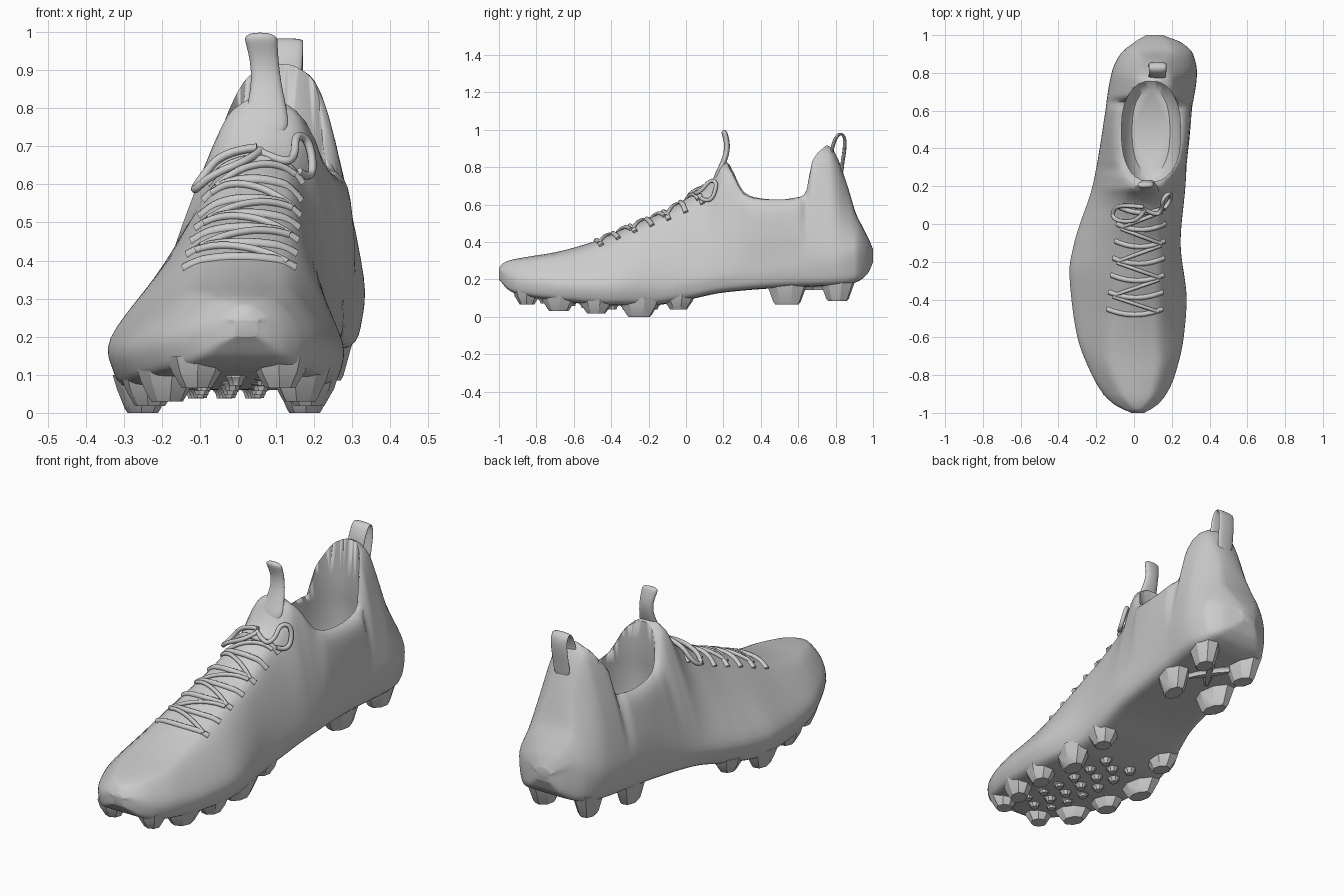
import bpy, bmesh, math
from mathutils import Vector
from mathutils.bvhtree import BVHTree

if "Cube" in bpy.data.objects:
    bpy.data.objects.remove(bpy.data.objects["Cube"])

grey = bpy.data.materials.new("plain_grey")
grey.use_nodes = True
colour = (0.6, 0.6, 0.6, 1)
grey.diffuse_color = colour
grey.node_tree.nodes["Principled BSDF"].inputs["Base Color"].default_value = colour


def curve(points):
    """Smooth interpolation through (position, value) pairs without overshoot."""
    xs, vs = zip(*points)
    slopes = [(vs[i + 1] - vs[i]) / (xs[i + 1] - xs[i]) for i in range(len(xs) - 1)]
    tangents = [slopes[0]]
    for a, b in zip(slopes, slopes[1:]):
        tangents.append(2 * a * b / (a + b) if a * b > 0 else 0)
    tangents.append(slopes[-1])

    def evaluate(x):
        x = min(max(x, xs[0]), xs[-1])
        i = max(k for k in range(len(slopes)) if xs[k] <= x)
        h = xs[i + 1] - xs[i]
        t = (x - xs[i]) / h
        smooth = t * t * (3 - 2 * t)
        return (vs[i] * (1 - smooth) + vs[i + 1] * smooth
                + h * t * (1 - t) * ((1 - t) * tangents[i] - t * tangents[i + 1]))
    return evaluate


def spline_loop(points, steps):
    """Closed Catmull-Rom loop."""
    n, result = len(points), []
    for i in range(n):
        a, b, c, d = (points[(i + k) % n] for k in (-1, 0, 1, 2))
        for s in range(steps):
            t = s / steps
            result.append(b + (c - a) * t / 2 + (a * 2 - b * 5 + c * 4 - d) * t * t / 2
                          + (b * 3 - a - c * 3 + d) * t ** 3 / 2)
    return result


def loft(name, rings, angle=40):
    """Skin closed rings of equal size and cap both ends."""
    bm = bmesh.new()
    rows = [[bm.verts.new(p) for p in ring] for ring in rings]
    n = len(rows[0])
    for a, b in zip(rows, rows[1:]):
        for i in range(n):
            bm.faces.new((a[i], a[(i + 1) % n], b[(i + 1) % n], b[i]))
    bm.faces.new(rows[0])
    bm.faces.new(rows[-1])
    bmesh.ops.recalc_face_normals(bm, faces=bm.faces)
    mesh = bpy.data.meshes.new(name)
    bm.to_mesh(mesh)
    bm.free()
    obj = bpy.data.objects.new(name, mesh)
    bpy.context.collection.objects.link(obj)
    mesh.materials.append(grey)
    select(obj)
    bpy.ops.object.shade_smooth_by_angle(angle=math.radians(angle))
    return obj


def select(obj):
    bpy.ops.object.select_all(action="DESELECT")
    obj.select_set(True)
    bpy.context.view_layer.objects.active = obj


# Shape of the shoe along its length
right_edge = curve([(-1, -.01), (-.98, -.06), (-.95, -.11), (-.9, -.16), (-.8, -.22), (-.6, -.295), (-.4, -.325),
                    (-.25, -.335), (-.1, -.31), (0, -.28), (.2, -.215), (.4, -.18), (.6, -.15),
                    (.8, -.115), (.9, -.07), (.96, 0), (1, .07)])
left_edge = curve([(-1, .05), (-.98, .09), (-.95, .13), (-.9, .17), (-.8, .215), (-.6, .26), (-.4, .275),
                   (-.1, .245), (.2, .27), (.4, .285), (.6, .305), (.8, .33), (.9, .31), (.96, .25), (1, .15)])
base = curve([(-1, .2), (-.95, .145), (-.9, .12), (-.8, .1), (-.6, .075), (-.4, .06), (-.2, .06),
              (0, .09), (.2, .13), (.5, .155), (.85, .17), (.92, .19), (.97, .23), (1, .29)])
top = curve([(-1, .26), (-.98, .285), (-.93, .305), (-.85, .32), (-.7, .345), (-.5, .4), (-.3, .485),
             (-.1, .57), (0, .63), (.1, .69), (.15, .75), (.2, .83), (.24, .81), (.28, .74), (.31, .69),
             (.36, .665), (.5, .65), (.61, .66), (.64, .69), (.66, .8), (.68, .89), (.73, .92), (.77, .91),
             (.81, .85), (.84, .77), (.87, .68), (.91, .55), (.95, .47), (.98, .41), (1, .36)])
top_centre = curve([(-1, .02), (-.6, 0), (-.2, .025), (.1, .05), (.3, .08), (.5, .09), (.8, .11), (1, .11)])
top_width = curve([(-1, .015), (-.9, .09), (-.7, .14), (-.2, .13), (.1, .11), (.2, .11), (.26, .13),
                   (.34, .17), (.5, .185), (.6, .18), (.66, .13), (.72, .11), (.78, .1), (.86, .08),
                   (.92, .1), (.97, .07), (1, .025)])
waist = curve([(-1, .235), (-.9, .2), (-.5, .18), (-.2, .2), (.2, .26), (.6, .35), (.9, .36), (1, .325)])


def section(y):
    zb, zt, zw = base(y), top(y), waist(y)
    xt, wt = top_centre(y), top_width(y)
    middle = (right_edge(y) + left_edge(y)) / 2
    drop = (zt - zw) * .14

    def side(edge, sign):
        half = edge - middle
        shoulder = xt + sign * wt
        return [(middle + half * .5, zb), (middle + half * .86, zb + (zw - zb) * .06),
                (middle + half * .98, zb + (zw - zb) * .4), (edge, zw),
                (edge * .5 + shoulder * .5 + sign * .012, (zw + zt - drop) / 2),
                (shoulder, zt - drop), (xt + sign * wt * .5, zt - drop * .2)]
    outline = ([(middle, zb)] + side(left_edge(y), 1) + [(xt, zt)]
               + side(right_edge(y), -1)[::-1])
    return spline_loop([Vector((x, y, z)) for x, z in outline], 4)


STATIONS = 170
upper = loft("shoe_upper", [section(-math.cos(math.pi * i / STATIONS)) for i in range(STATIONS + 1)], 45)

# Foot opening, cut out of the upper
rings = []
for z, a, b in ((.26, .1, .22), (.3, .14, .27), (.45, .165, .3), (.6, .157, .272), (.72, .155, .265), (1.2, .155, .265)):
    ring = []
    for i in range(64):
        c, s = math.cos(math.tau * i / 64), math.sin(math.tau * i / 64)
        ring.append((.09 + a * math.copysign(abs(c) ** .85, c), .49 + b * math.copysign(abs(s) ** .85, s), z))
    rings.append(ring)
cutter = loft("opening_cutter", rings)
cutter.hide_render = True
cut = upper.modifiers.new("opening", "BOOLEAN")
cut.operation, cut.solver, cut.object = "DIFFERENCE", "EXACT", cutter
select(upper)
bpy.ops.object.modifier_apply(modifier=cut.name)
bpy.data.objects.remove(cutter)
mesh = upper.data
surface = BVHTree.FromPolygons([v.co for v in mesh.vertices], [p.vertices for p in mesh.polygons])


def strap(name, path, thickness):
    """Flat strip following (x, y, z, width) points."""
    rings = []
    for i, (x, y, z, w) in enumerate(path):
        before, after = path[max(i - 1, 0)], path[min(i + 1, len(path) - 1)]
        along = Vector((0, after[1] - before[1], after[2] - before[2])).normalized()
        out = Vector((0, -along.z, along.y)) * thickness / 2
        centre, across = Vector((x, y, z)), Vector((w / 2, 0, 0))
        rings.append([centre - across - out, centre + across - out, centre + across + out, centre - across + out])
    obj = loft(name, rings, 180)
    obj.modifiers.new("smooth", "SUBSURF").levels = 2
    obj.modifiers["smooth"].render_levels = 2


strap("tongue_pull", [(.075, .15, .72, .14), (.075, .185, .79, .12), (.075, .215, .86, .085), (.07, .222, .92, .08),
                      (.062, .21, .97, .09), (.058, .2, 1.0, .1)], .034)
strap("heel_loop", [(.12, .775, .78, .11), (.12, .775, .87, .1), (.125, .79, .94, .1), (.125, .82, .985, .1),
                    (.125, .85, .97, .1), (.125, .85, .9, .1), (.12, .835, .82, .1), (.12, .83, .75, .1)], .022)


def lace(name, points, radius, lift=0.004):
    """Cord that follows the upper; each point is (x, y) with an optional extra height."""
    data = bpy.data.curves.new(name, "CURVE")
    data.dimensions, data.bevel_depth, data.bevel_resolution = "3D", radius, 2
    data.use_fill_caps = True
    data.resolution_u = 6
    line = data.splines.new("NURBS")
    line.points.add(len(points) - 1)
    for target, (x, y, *extra) in zip(line.points, points):
        hit = surface.ray_cast(Vector((x, y, 2)), Vector((0, 0, -1)))[0]
        z = hit.z if hit else top(y)
        target.co = (x, y, z + lift + sum(extra), 1)
    line.use_endpoint_u = True
    line.order_u = 3
    obj = bpy.data.objects.new(name, data)
    bpy.context.collection.objects.link(obj)
    data.materials.append(grey)
    select(obj)
    bpy.ops.object.convert(target="MESH")
    bpy.ops.object.shade_smooth()


# Laces: cross bars, diagonals and the loose bow
for row in range(7):
    y = -.48 + row * .09
    c, w = top_centre(y), .145 - row * .004
    sweep = [-1, -.75, -.5, -.25, 0, .25, .5, .75, 1]
    lace("lace_bar", [(c + w * s, y + .03 * s * s) for s in sweep], .014, .001)
    if row:
        flip = -1 if row % 2 else 1
        lace("lace_diagonal", [(c + w * .85 * s * flip, y - .035 + .04 * s) for s in sweep], .01, .007)
lace("bow_loop_right", [(.05, .09, .01), (-.04, .1, .03), (-.1, .09, .05), (-.12, .04, .06), (-.07, .01, .04),
                        (.03, .02, .02), (.06, .08, .01)], .011)
lace("bow_loop_left", [(.05, .08, .01), (.12, .04, .02), (.15, .08, .04), (.15, .13, .05), (.19, .17, .06),
                       (.2, .13, .05), (.16, .08, .02)], .011)


def stud(name, x, y, length, width, tip, turn=0):
    """Tapered blade running from inside the sole down to its tip."""
    rings = []
    for z, scale in ((base(y) + .04, 1.3), (base(y), 1.1), (tip + .012, .78), (tip, .66)):
        ring = []
        for i in range(8):
            angle = math.tau * (i + .5) / 8
            u, v = math.cos(angle) * width * scale * .54, math.sin(angle) * length * scale * .54
            ring.append((x + u * math.cos(turn) - v * math.sin(turn), y + u * math.sin(turn) + v * math.cos(turn), z))
        rings.append(ring)
    loft(name, rings, 30)


# Studs in pairs along both edges of the sole
for y, length, tip in ((-.85, .11, .065), (-.68, .15, .03), (-.48, .14, .018), (-.25, .17, 0), (-.04, .13, .04),
                       (.54, .18, .065), (.81, .15, .085)):
    inset = .085 if y < .5 else .1
    lean = math.radians(12) if y > -.5 else math.radians(25)
    stud("right_stud", right_edge(y) + inset, y, length, .11, tip, lean)
    stud("left_stud", left_edge(y) - inset, y, length, .11, tip, -lean)

# Small grip knobs in the middle of the forefoot
for row in range(6):
    y = -.76 + row * .11
    middle = (right_edge(y) + left_edge(y)) / 2
    for side in (-1, 0, 1):
        stud("grip_knob", middle + side * .075, y + .04 * abs(side), .055, .05, base(y) - .022)

# Raised ribs tying the heel studs together
for turn in (-.6, .6):
    stud("heel_rib", .095, .68, .3, .04, base(.68) - .02, turn)
